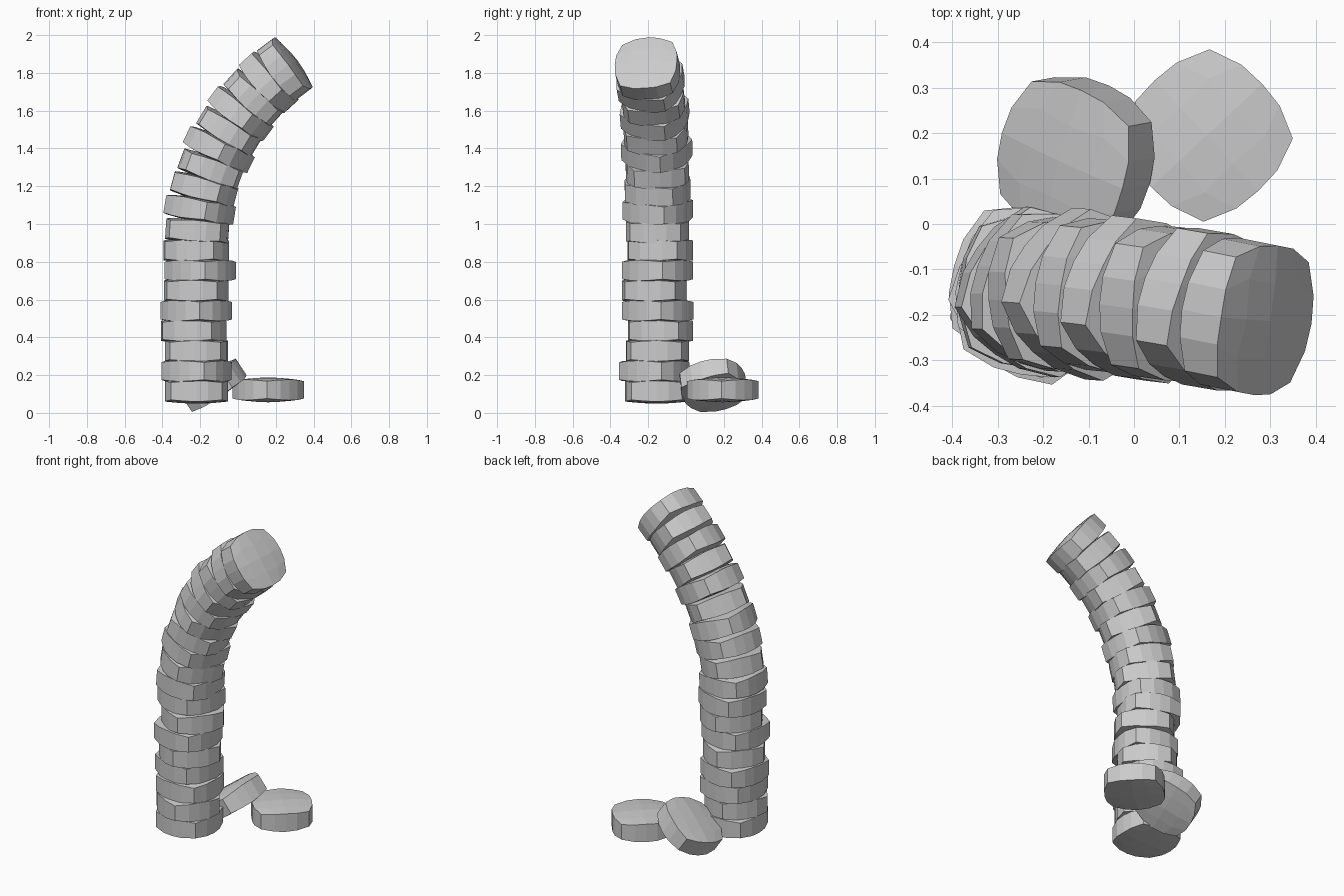
import bpy, bmesh, math
from mathutils import Vector, Matrix

if "Cube" in bpy.data.objects:
    bpy.data.objects.remove(bpy.data.objects["Cube"])

mat = bpy.data.materials.new("light grey")
mat.diffuse_color = (0.6, 0.6, 0.6, 1)
mat.use_nodes = True
mat.node_tree.nodes["Principled BSDF"].inputs["Base Color"].default_value = mat.diffuse_color
N = 4  # cap grid divisions -> 16-sided rim


def disc(name, centre, normal, corner_deg):
    """Low-poly pillow disc: quad-grid caps, one band of rim faces."""
    bm = bmesh.new()
    caps = []
    for side in (1, -1):
        cap = {}
        for i in range(N + 1):
            for j in range(N + 1):
                u, v = 2 * i / N - 1, 2 * j / N - 1
                x, y = u * math.sqrt(1 - v * v / 2), v * math.sqrt(1 - u * u / 2)
                rho2 = x * x + y * y
                corner = abs(math.sin(2 * math.atan2(y, x))) ** 3
                r = 0.167 + 0.023 * corner
                h = 0.066 - (0.011 + 0.009 * corner) * rho2
                cap[i, j] = bm.verts.new((x * r, y * r, side * h))
        for i in range(N):
            for j in range(N):
                bm.faces.new([cap[i, j], cap[i + 1, j], cap[i + 1, j + 1], cap[i, j + 1]])
        caps.append(cap)
    # rim band
    ring = ([(i, 0) for i in range(N)] + [(N, j) for j in range(N)]
            + [(i, N) for i in range(N, 0, -1)] + [(0, j) for j in range(N, 0, -1)])
    for a, b in zip(ring, ring[1:] + ring[:1]):
        bm.faces.new([caps[0][a], caps[0][b], caps[1][b], caps[1][a]])
    bmesh.ops.recalc_face_normals(bm, faces=bm.faces)
    tilt = Vector((0, 0, 1)).rotation_difference(Vector(normal).normalized()).to_matrix().to_4x4()
    spin = Matrix.Rotation(math.radians(corner_deg - 45), 4, 'Z')
    bm.transform(Matrix.Translation(centre) @ tilt @ spin)
    me = bpy.data.meshes.new(name)
    bm.to_mesh(me)
    bm.free()
    me.materials.append(mat)
    bpy.context.collection.objects.link(bpy.data.objects.new(name, me))


# straight lower stack: x, y, direction of a corner
lower = [(-.22, -.155, 45), (-.22, -.168, 12), (-.22, -.15, 42), (-.235, -.135, 30),
         (-.22, -.15, 5), (-.22, -.167, 35), (-.20, -.15, 8), (-.22, -.137, 28)]
for k, (x, y, a) in enumerate(lower):
    disc(f"stack_disc_{k + 1}", (x, y, 0.115 + 0.1065 * k), (0, 0, 1), a)

# leaning upper stack: follow a path whose tilt grows steadily
p = Vector((-0.22, -0.15, 0.908))
spins = [40, 10, 25, 50, 5, 35, 15, 45, 20, 38]
for k in range(10):
    t = k / 9
    ang = math.radians(4 + 49 * t)
    n = Vector((math.sin(ang), -0.16 * t * t, math.cos(ang))).normalized()
    disc(f"leaning_disc_{k + 1}", p + n * 0.056, n, spins[k])
    p = p + n * 0.112

# two loose discs at the foot
disc("loose_flat_disc", (0.16, 0.195, 0.122), (0, 0, 1), -2)
disc("loose_tilted_disc", (-0.128, 0.145, 0.146), (-0.55, -0.1, 0.83), 25)
